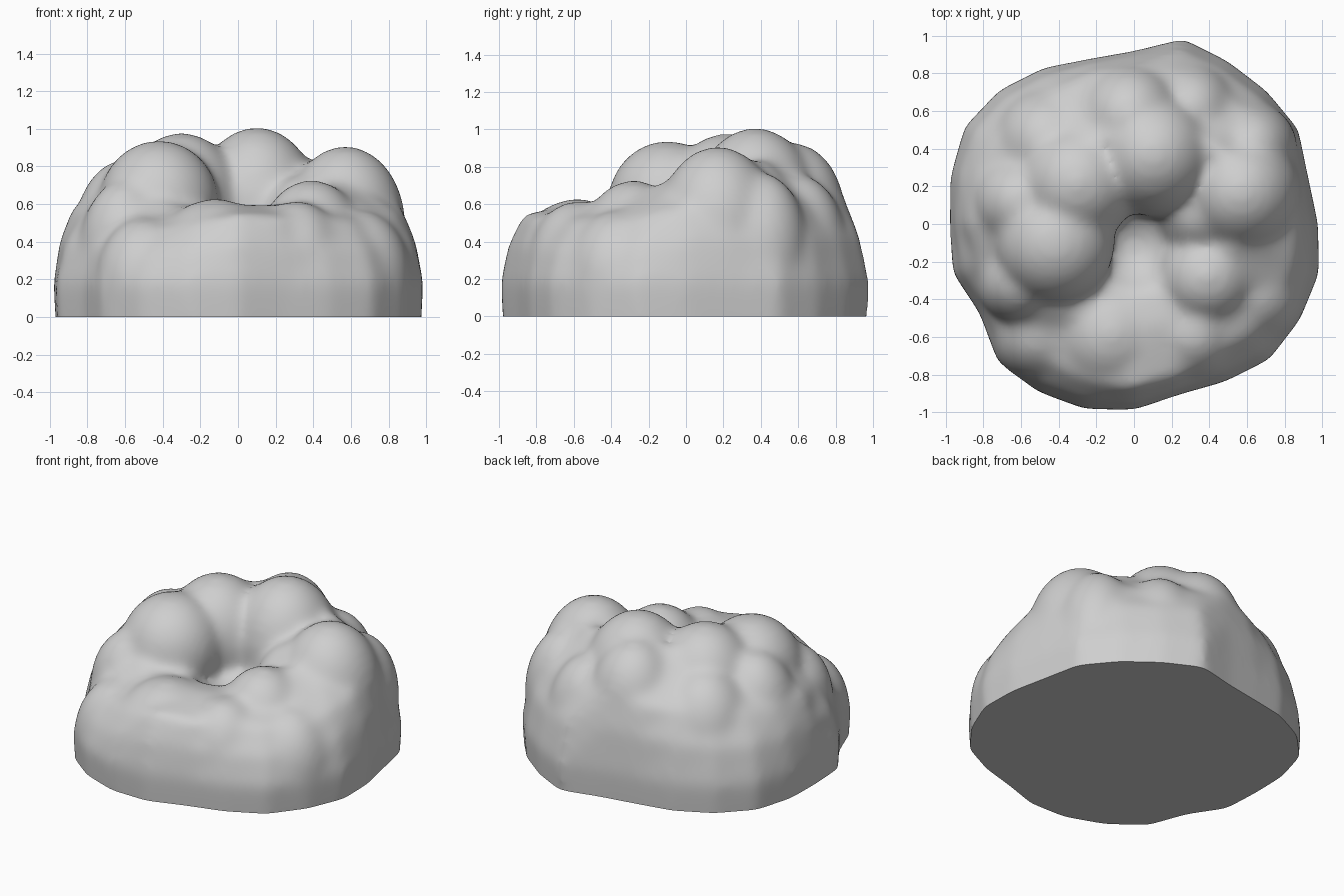
import bpy
import bmesh
from math import cos, sin, radians
from mathutils import Matrix

cube = bpy.data.objects.get("Cube")
if cube:
    bpy.data.objects.remove(cube, do_unlink=True)

# Stone colour
GREY = (0.62, 0.62, 0.62, 1)
stone = bpy.data.materials.new("stone_grey")
stone.use_nodes = True
stone.diffuse_color = GREY
stone.node_tree.nodes["Principled BSDF"].inputs["Base Color"].default_value = GREY

# Footprint radius at equal angle steps, counter-clockwise from +x
footprint = [.98, .96, 1.01, 1.0, 1.0, 1.02, .92, .91, .96, 1.01, 1.04, 1.01,
             .98, 1.0, .95, 1.03, 1.03, 1.02, .99, .94, .97, 1.02, 1.02, 1.02]
# Shoulder radius and height, crown radius and height, at every second step
slopes = [
    (.87, .58, .55, .78), (.86, .62, .62, .86), (.83, .6, .55, .84),
    (.84, .66, .45, .95), (.83, .62, .5, .88), (.87, .58, .55, .84),
    (.88, .58, .5, .86), (.82, .52, .62, .7), (.86, .47, .6, .57),
    (.87, .55, .55, .6), (.82, .52, .55, .6), (.87, .5, .5, .66),
]
CRATER_Y = -.12


def slope_at(i):
    """Blend the slope table to the footprint's angle steps."""
    a = slopes[i // 2]
    b = slopes[(i + i % 2) // 2 % len(slopes)]
    return [(p + q) / 2 for p, q in zip(a, b)]


def add_body(bm):
    """Loft foot, shoulder and crown, then turn down into the crater."""
    count = len(footprint)
    columns = []
    for i, foot in enumerate(footprint):
        c, s = cos(radians(360 * i / count)), sin(radians(360 * i / count))
        sr, sz, cr, cz = slope_at(i)
        outside = [(foot * .97, -.25), (foot * .99, 0), (foot, .18),
                   ((foot * 2 + sr) / 3, sz * .7), (sr, sz), (cr, cz)]
        inside = [(.25, .57), (.15, .47), (.06, .42)]
        column = [bm.verts.new((c * r, s * r, z)) for r, z in outside]
        column += [bm.verts.new((c * r, s * r + CRATER_Y, z)) for r, z in inside]
        columns.append(column)
    for i, here in enumerate(columns):
        there = columns[(i + 1) % count]
        for k in range(len(here) - 1):
            bm.faces.new((here[k], there[k], there[k + 1], here[k + 1]))
    bm.faces.new([column[0] for column in reversed(columns)])
    bm.faces.new([column[-1] for column in columns])


def add_lump(bm, x, y, top, radius, height):
    """Add one rounded boulder whose crown reaches the given height."""
    matrix = Matrix.Translation((x, y, top - height)) @ Matrix.Diagonal((radius, radius, height, 1))
    bmesh.ops.create_icosphere(bm, subdivisions=4, radius=1, matrix=matrix)


# Boulders: x, y, crown height, radius, half height
high_lumps = [
    (-.42, -.1, .94, .32, .34),
    (-.3, .22, .98, .32, .38),
    (.1, .37, 1.01, .33, .42),
    (-.02, .57, .93, .28, .38),
    (.57, .17, .91, .32, .42),
    (.36, .06, .76, .24, .34),
    (-.6, .12, .84, .27, .4),
    (-.45, .43, .8, .3, .4),
]
low_lumps = [
    (.39, -.28, .73, .27, .32),
    (-.12, -.58, .63, .34, .36),
    (.31, -.58, .62, .26, .34),
    (.64, -.36, .57, .28, .36),
    (-.6, -.3, .73, .24, .36),
    (.3, .6, .76, .26, .4),
    (.62, .4, .77, .25, .4),
    (-.5, -.58, .53, .26, .36),
]

bm = bmesh.new()
add_body(bm)
for lump in high_lumps + low_lumps:
    add_lump(bm, *lump)
mesh = bpy.data.meshes.new("boulder_mass")
bm.to_mesh(mesh)
bm.free()
rock = bpy.data.objects.new("boulder_mass", mesh)
bpy.context.collection.objects.link(rock)

# Fuse the boulders and soften the creases
fuse = rock.modifiers.new("fuse", "REMESH")
fuse.mode = "VOXEL"
fuse.voxel_size = 0.025
soften = rock.modifiers.new("soften", "SMOOTH")
soften.factor = 0.5
soften.iterations = 24
bpy.context.view_layer.update()
evaluated = rock.evaluated_get(bpy.context.evaluated_depsgraph_get())
bm = bmesh.new()
bm.from_mesh(evaluated.to_mesh())
evaluated.to_mesh_clear()
rock.modifiers.clear()

# Slice a flat base and close it
bmesh.ops.bisect_plane(bm, geom=bm.verts[:] + bm.edges[:] + bm.faces[:],
                       plane_co=(0, 0, 0), plane_no=(0, 0, 1), clear_inner=True)
bmesh.ops.holes_fill(bm, edges=[e for e in bm.edges if e.is_boundary], sides=0)
bmesh.ops.recalc_face_normals(bm, faces=bm.faces[:])
bm.to_mesh(mesh)
bm.free()
mesh.materials.clear()
mesh.materials.append(stone)

# Smooth stone with a crisp base edge
bpy.ops.object.select_all(action="DESELECT")
rock.select_set(True)
bpy.context.view_layer.objects.active = rock
bpy.ops.object.shade_smooth_by_angle(angle=radians(50))
